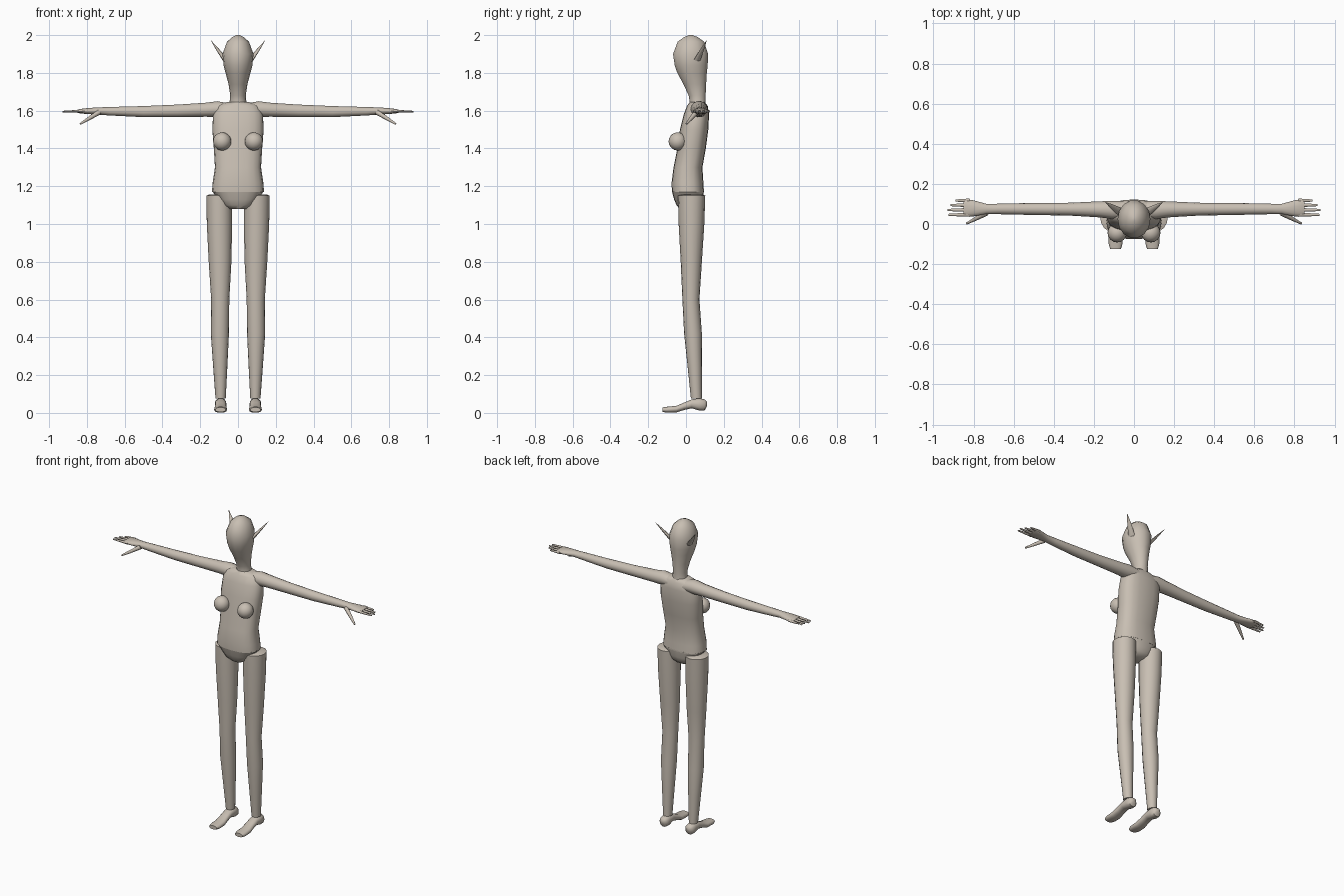
import bpy, bmesh, math
from mathutils import Vector

cube = bpy.data.objects.get("Cube")
if cube:
    bpy.data.objects.remove(cube)

skin = bpy.data.materials.new("warm_beige")
skin.use_nodes = True
tone = (0.58, 0.52, 0.45, 1)
skin.diffuse_color = tone
skin.node_tree.nodes["Principled BSDF"].inputs["Base Color"].default_value = tone

X, Y, Z = Vector((1, 0, 0)), Vector((0, 1, 0)), Vector((0, 0, 1))


def finish(name, bm, mirror, angle=50):
    bmesh.ops.recalc_face_normals(bm, faces=bm.faces)
    mesh = bpy.data.meshes.new(name)
    bm.to_mesh(mesh)
    bm.free()
    mesh.materials.append(skin)
    ob = bpy.data.objects.new(name, mesh)
    bpy.context.collection.objects.link(ob)
    bpy.ops.object.select_all(action="DESELECT")
    bpy.context.view_layer.objects.active = ob
    ob.select_set(True)
    bpy.ops.object.shade_smooth_by_angle(angle=math.radians(angle))
    if mirror:
        ob.modifiers.new("mirror", "MIRROR").use_mirror_merge = False
    return ob


def loft(name, rings, u, v, sides=16, power=1.0, mirror=False):
    """Skin capped rings of (centre, radius along u, radius along v)."""
    bm = bmesh.new()
    loops = []
    for centre, ru, rv in rings:
        loop = []
        for i in range(sides):
            a = 2 * math.pi * i / sides
            c, s = math.cos(a), math.sin(a)
            c = math.copysign(abs(c) ** power, c)
            s = math.copysign(abs(s) ** power, s)
            loop.append(bm.verts.new(Vector(centre) + u * ru * c + v * rv * s))
        loops.append(loop)
    for a, b in zip(loops, loops[1:]):
        for i in range(sides):
            j = (i + 1) % sides
            bm.faces.new((a[i], a[j], b[j], b[i]))
    bm.faces.new(loops[0])
    bm.faces.new(loops[-1])
    return finish(name, bm, mirror)


def spike(name, start, end, r0, r1, flat=1.0, sides=8):
    """Tapered limb between two points, mirrored to the other side."""
    d = (Vector(end) - Vector(start)).normalized()
    u = d.cross(Z).normalized()
    v = d.cross(u)
    mid = Vector(start).lerp(Vector(end), 0.6)
    rm = r0 + (r1 - r0) * 0.5
    rings = [(start, r0, r0 * flat), (mid, rm, rm * flat), (end, r1, r1 * flat)]
    return loft(name, rings, u, v, sides, mirror=True)


def upright(profile):
    """Rows of z, half width, front y, back y."""
    return [((0, (f + b) / 2, z), w, (b - f) / 2) for z, w, f, b in profile]


# Head and neck
loft("head_and_neck", upright([
    (1.60, .055, .01, .11), (1.64, .045, .02, .105), (1.68, .041, .013, .105),
    (1.74, .050, -.015, .108), (1.80, .066, -.048, .112), (1.84, .076, -.062, .117),
    (1.90, .082, -.071, .119), (1.965, .058, -.046, .098), (1.99, .030, -.01, .062),
    (2.0, .008, .015, .035)]), X, Y, 14)

# Torso and pelvis
loft("torso", upright([
    (1.17, .138, -.075, .095), (1.22, .134, -.076, .092), (1.30, .122, -.066, .087),
    (1.40, .128, -.046, .105), (1.50, .136, -.032, .118), (1.58, .132, -.012, .122),
    (1.625, .112, .005, .115), (1.645, .06, .02, .10)]), X, Y, 20, .8)
loft("pelvis", upright([
    (1.08, .045, -.035, .06), (1.10, .085, -.05, .08), (1.13, .105, -.063, .09),
    (1.175, .138, -.075, .095)]), X, Y, 20, .8)

# Breasts
bm = bmesh.new()
bmesh.ops.create_uvsphere(bm, u_segments=16, v_segments=10, radius=.048)
bmesh.ops.translate(bm, verts=bm.verts, vec=(.084, -.044, 1.437))
finish("breasts", bm, True)

# Legs
loft("legs", [
    ((.10, .03, 1.157), .05, .055), ((.10, .03, 1.15), .068, .072),
    ((.098, .029, 1.0), .067, .068), ((.095, .028, .80), .060, .056),
    ((.094, .026, .60), .048, .045), ((.096, .037, .42), .048, .047),
    ((.094, .046, .25), .038, .038), ((.092, .055, .075), .027, .029)],
    X, Y, 16, mirror=True)

# Feet, from heel to toe
loft("feet", [
    ((.092, .112, .048), .014, .012), ((.092, .098, .042), .028, .030),
    ((.092, .07, .045), .031, .033), ((.092, .03, .048), .030, .024),
    ((.092, -.01, .035), .030, .020), ((.092, -.05, .020), .034, .018),
    ((.092, -.10, .017), .034, .016), ((.092, -.125, .017), .027, .012)],
    X, Z, 14, .85, mirror=True)

# Arms and palms
loft("arms", [
    ((.05, .07, 1.605), .045, .035), ((.11, .07, 1.608), .045, .043),
    ((.17, .073, 1.605), .040, .038), ((.32, .074, 1.599), .032, .034),
    ((.50, .075, 1.595), .030, .030), ((.68, .075, 1.597), .026, .023),
    ((.735, .075, 1.598), .025, .020), ((.80, .078, 1.598), .040, .016),
    ((.835, .081, 1.597), .043, .012), ((.85, .081, 1.597), .038, .008)],
    Y, Z, 14, mirror=True)

# Fingers and thumbs
for label, y, tip in (("index", .046, .925), ("middle", .07, .93),
                      ("ring", .094, .915), ("little", .117, .89)):
    spike(label + "_fingers", (.82, y, 1.597), (tip, y, 1.595), .010, .005, .8)
spike("thumbs", (.735, .055, 1.592), (.835, .002, 1.53), .014, .005)

# Pointed ears
spike("ears", (.068, .06, 1.87), (.142, .108, 1.97), .021, .001, .5)
